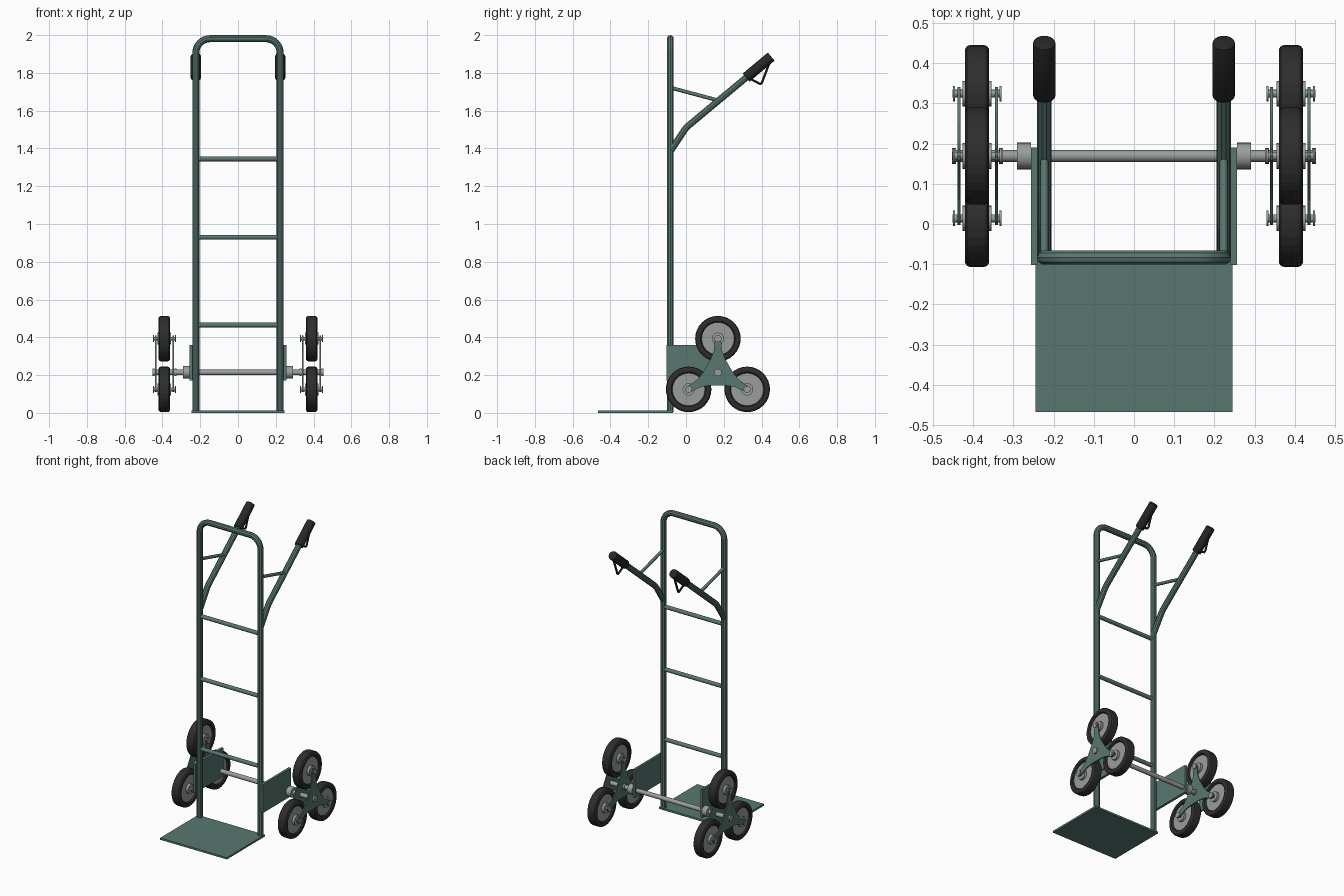
import bpy, bmesh, math
from mathutils import Vector, Matrix

if "Cube" in bpy.data.objects:
    bpy.data.objects.remove(bpy.data.objects["Cube"])


def material(name, rgb):
    m = bpy.data.materials.new(name)
    m.diffuse_color = (*rgb, 1)
    m.use_nodes = True
    m.node_tree.nodes["Principled BSDF"].inputs["Base Color"].default_value = m.diffuse_color
    return m


GREEN = material("green paint", (0.10, 0.185, 0.16))
STEEL = material("grey steel", (0.32, 0.34, 0.335))
RUBBER = material("black rubber", (0.027, 0.027, 0.027))
GRIP = material("grip plastic", (0.02, 0.02, 0.021))


def finish(obj, mat, smooth=True):
    obj.data.materials.clear()
    obj.data.materials.append(mat)
    bpy.ops.object.select_all(action='DESELECT')
    obj.select_set(True)
    bpy.context.view_layer.objects.active = obj
    if smooth:
        bpy.ops.object.shade_smooth_by_angle(angle=math.radians(30))
    return obj


def from_bmesh(name, bm, mat, smooth=True):
    bmesh.ops.recalc_face_normals(bm, faces=bm.faces)
    me = bpy.data.meshes.new(name)
    bm.to_mesh(me)
    bm.free()
    obj = bpy.data.objects.new(name, me)
    bpy.context.collection.objects.link(obj)
    return finish(obj, mat, smooth)


def box(name, lo, hi, mat):
    bm = bmesh.new()
    lo, hi = Vector(lo), Vector(hi)
    bmesh.ops.create_cube(bm, size=1, matrix=Matrix.Translation((lo + hi) / 2)
                          @ Matrix.Diagonal((*(hi - lo), 1)))
    return from_bmesh(name, bm, mat, False)


def rod(name, a, b, r, mat, sides=16, bevel=0):
    a, b = Vector(a), Vector(b)
    bm = bmesh.new()
    bmesh.ops.create_cone(bm, cap_ends=True, segments=sides, radius1=r, radius2=r,
                          depth=(b - a).length)
    if bevel:
        rims = [e for e in bm.edges if abs(e.verts[0].co.z - e.verts[1].co.z) < 1e-5]
        bmesh.ops.bevel(bm, geom=rims, offset=bevel, segments=2, affect='EDGES', profile=0.5)
    turn = (b - a).to_track_quat('Z', 'Y').to_matrix().to_4x4()
    bm.transform(Matrix.Translation((a + b) / 2) @ turn)
    return from_bmesh(name, bm, mat)


def tube(name, pts, r, bend, mat, res=3, steps=8):
    """Bent tube: straight runs joined by circular arcs of radius bend."""
    pts = [Vector(p) for p in pts]
    path = [pts[0]]
    for p, q, s in zip(pts, pts[1:], pts[2:]):
        u, v = (p - q).normalized(), (s - q).normalized()
        half = u.angle(v) / 2
        c = q + (u + v).normalized() * bend / math.sin(half)
        t = bend / math.tan(half)
        a, b = (q + u * t - c).normalized(), (q + v * t - c).normalized()
        turn = a.rotation_difference(b)
        for i in range(steps + 1):
            d = a.copy()
            d.rotate(Matrix.Rotation(turn.angle * i / steps, 3, turn.axis))
            path.append(c + d * bend)
    path.append(pts[-1])
    cu = bpy.data.curves.new(name, 'CURVE')
    cu.dimensions = '3D'
    cu.bevel_depth, cu.bevel_resolution, cu.use_fill_caps = r, res, True
    sp = cu.splines.new('POLY')
    sp.points.add(len(path) - 1)
    for k, p in zip(sp.points, path):
        k.co = (*p, 1)
    obj = bpy.data.objects.new(name, cu)
    bpy.context.collection.objects.link(obj)
    bpy.ops.object.select_all(action='DESELECT')
    obj.select_set(True)
    bpy.context.view_layer.objects.active = obj
    bpy.ops.object.convert(target='MESH')
    return finish(bpy.context.object, mat)


def lathe_x(name, profile, centre, mat, sides=32):
    """Closed (x, radius) profile spun around the x direction."""
    bm = bmesh.new()
    rings = []
    for i in range(sides):
        a = 2 * math.pi * i / sides
        rings.append([bm.verts.new((centre[0] + x, centre[1] + r * math.cos(a),
                                    centre[2] + r * math.sin(a))) for x, r in profile])
    n = len(profile)
    for i in range(sides):
        p, q = rings[i], rings[(i + 1) % sides]
        for j in range(n):
            k = (j + 1) % n
            bm.faces.new((p[j], p[k], q[k], q[j]))
    return from_bmesh(name, bm, mat, False)


FX, FY = 0.223, -0.083          # frame tube position
AY, AZ = 0.169, 0.214           # main axle position
ARM = 0.179                     # axle to wheel centre
ANGLES = [math.radians(d) for d in (90, 210, 330)]


def spider(name, x, thick):
    """Three-armed plate with tapering arms and rounded tips."""
    bm = bmesh.new()
    arm = [(0.072, -0.038), (0.115, -0.022), (ARM, -0.016), (ARM + 0.013, -0.010),
           (ARM + 0.017, 0), (ARM + 0.013, 0.010), (ARM, 0.016), (0.115, 0.022), (0.072, 0.038)]
    ring = []
    for a in ANGLES:
        for r, t in arm:
            ring.append(bm.verts.new((x - thick / 2,
                                      AY + r * math.cos(a) - t * math.sin(a),
                                      AZ + r * math.sin(a) + t * math.cos(a))))
    face = bm.faces.new(ring)
    ext = bmesh.ops.extrude_face_region(bm, geom=[face])
    bmesh.ops.translate(bm, vec=(thick, 0, 0),
                        verts=[v for v in ext["geom"] if isinstance(v, bmesh.types.BMVert)])
    return from_bmesh(name, bm, GREEN, False)


# Main hoop, rungs and toe plate
tube("frame_hoop", [(-FX, FY, 0.005), (-FX, FY, 1.981), (FX, FY, 1.981), (FX, FY, 0.005)],
     0.0185, 0.075, GREEN)
for z in (0.465, 0.93, 1.345):
    rod("rung", (-FX, FY, z), (FX, FY, z), 0.013, GREEN)
box("toe_plate", (-0.245, -0.467, 0), (0.245, -0.068, 0.012), GREEN)

# Main axle
rod("axle", (-0.452, AY, AZ), (0.452, AY, AZ), 0.0145, STEEL)

TIRE = [(-0.022, 0.086), (-0.030, 0.092), (-0.030, 0.110), (-0.025, 0.118), (-0.018, 0.1205),
        (0.018, 0.1205), (0.025, 0.118), (0.030, 0.110), (0.030, 0.092), (0.022, 0.086)]
WX = 0.39                       # wheel centre plane

for s, side in ((-1, "left"), (1, "right")):
    x = s * FX
    # Axle bracket and bearing collar
    box(side + "_bracket", (min(s * 0.240, s * 0.256), -0.102, 0.172),
        (max(s * 0.240, s * 0.256), 0.19, 0.36), GREEN)
    rod(side + "_collar", (s * 0.256, AY, AZ), (s * 0.291, AY, AZ), 0.033, STEEL, 24)

    # Rear handle, brace, grip and lever guard
    tube(side + "_handle", [(x, FY, 1.385), (x, 0.0, 1.51), (x, 0.40, 1.843)],
         0.0185, 0.15, GREEN)
    rod(side + "_brace", (x, FY, 1.722), (x, 0.16, 1.657), 0.010, GREEN)
    rod(side + "_grip", (x, 0.318, 1.775), (x, 0.451, 1.886), 0.028, GRIP, 20, 0.003)
    tube(side + "_lever_guard", [(x, 0.335, 1.772), (x, 0.398, 1.738), (x, 0.449, 1.872)],
         0.007, 0.010, GRIP, 1, 4)

    # Spider plates and axle end nuts
    for px in (0.342, 0.435):
        spider(side + "_spider", s * px, 0.007)
    for nx in (0.330, 0.447):
        rod(side + "_axle_nut", (s * (nx - 0.005), AY, AZ), (s * (nx + 0.005), AY, AZ),
            0.020, STEEL, 16)

    # Three wheels around the axle
    for a in ANGLES:
        y, z = AY + ARM * math.cos(a), AZ + ARM * math.sin(a)
        lathe_x(side + "_tire", TIRE, (s * WX, y, z), RUBBER)
        for name, x0, x1, r, mat, n in (("wheel_disc", 0.370, 0.410, 0.089, STEEL, 32),
                                        ("wheel_hub", 0.354, 0.426, 0.032, STEEL, 20),
                                        ("wheel_pin", 0.329, 0.451, 0.010, STEEL, 12),
                                        ("pin_head", 0.329, 0.334, 0.019, STEEL, 16),
                                        ("pin_nut", 0.445, 0.450, 0.019, STEEL, 16)):
            rod(side + "_" + name, (s * x0, y, z), (s * x1, y, z), r, mat, n)
